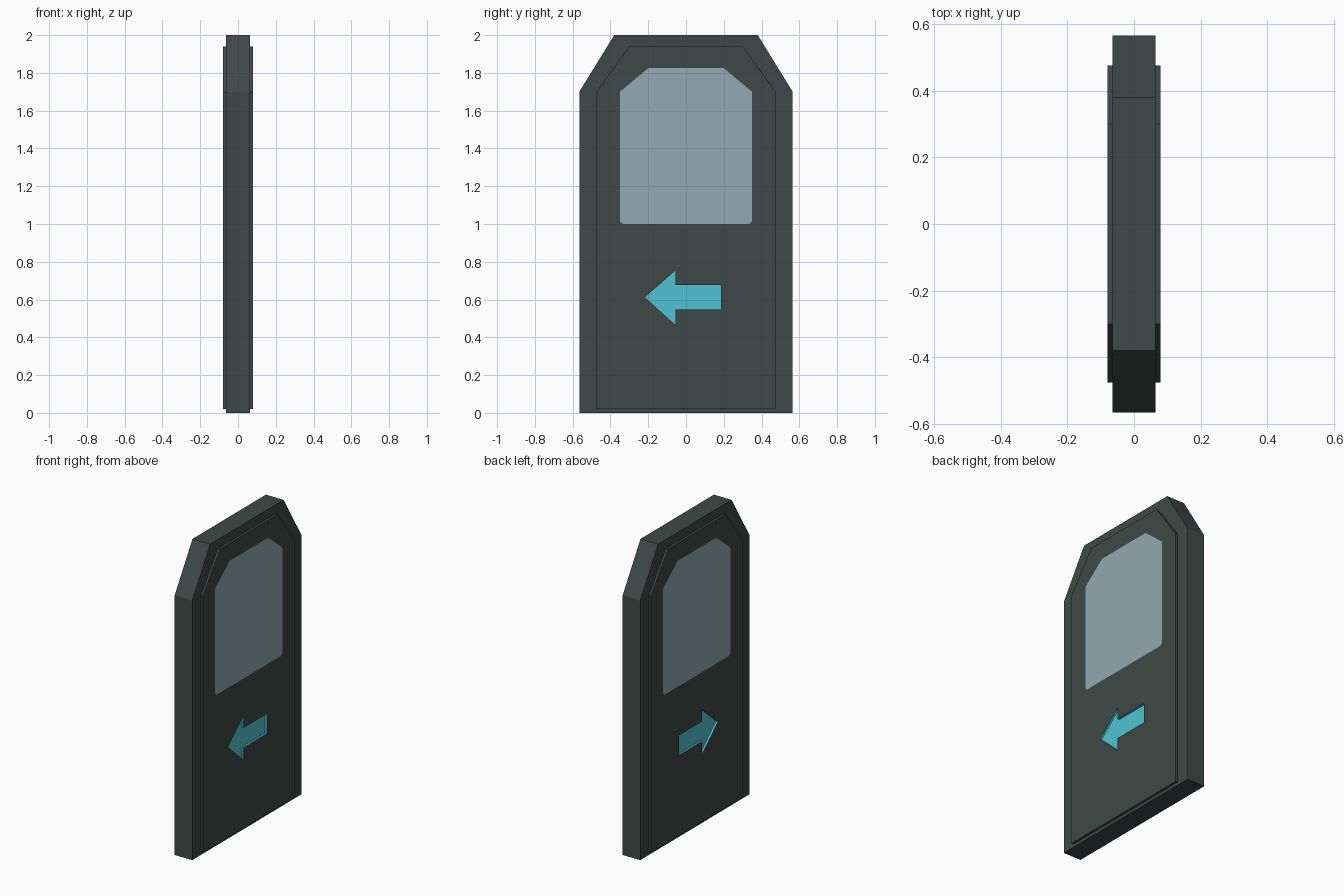
import bpy, bmesh
from mathutils import Vector

if "Cube" in bpy.data.objects:
    bpy.data.objects.remove(bpy.data.objects["Cube"])


def material(name, rgb):
    m = bpy.data.materials.new(name)
    lin = [((c / 255 + 0.055) / 1.055) ** 2.4 for c in rgb]
    m.diffuse_color = (*lin, 1)
    m.use_nodes = True
    m.node_tree.nodes["Principled BSDF"].inputs["Base Color"].default_value = m.diffuse_color
    return m


DARK = material("dark_grey", (63, 73, 71))
GLASS = material("pale_glass", (147, 170, 178))
CYAN = material("cyan", (79, 196, 209))


def mirrored(half):
    """Right-hand points (bottom to top) completed to a CCW outline."""
    return half + [(-y, z) for y, z in reversed(half)]


def plate(name, outline, x_base, x_cap, mat, side=1, holes=()):
    """Walls from x_base to x_cap and a cap with optional holes."""
    bm = bmesh.new()
    edges = []
    for i, loop in enumerate([outline, *holes]):
        cap = [bm.verts.new((x_cap, y, z)) for y, z in loop]
        n = len(cap)
        edges += [bm.edges.new((cap[k], cap[(k + 1) % n])) for k in range(n)]
        if i == 0:
            base = [bm.verts.new((x_base, y, z)) for y, z in loop]
            rim = cap
    bmesh.ops.triangle_fill(bm, edges=edges, use_beauty=True, normal=Vector((1, 0, 0)))
    bm.normal_update()
    for f in bm.faces:
        if f.normal.x < 0:
            f.normal_flip()
    if x_base != x_cap:
        n = len(rim)
        for k in range(n):
            j = (k + 1) % n
            bm.faces.new((base[k], base[j], rim[j], rim[k]))
    else:
        bmesh.ops.delete(bm, geom=base, context='VERTS')
    if side < 0:
        for v in bm.verts:
            v.co.x = -v.co.x
        bmesh.ops.reverse_faces(bm, faces=bm.faces[:])
    me = bpy.data.meshes.new(name)
    bm.to_mesh(me)
    bm.free()
    me.materials.append(mat)
    ob = bpy.data.objects.new(name, me)
    bpy.context.collection.objects.link(ob)


slab = mirrored([(0.565, 0), (0.565, 1.70), (0.38, 2.0)])
panel = mirrored([(0.475, 0.02), (0.475, 1.70), (0.30, 1.94)])
window = mirrored([(0.335, 1.0), (0.35, 1.015), (0.35, 1.70), (0.20, 1.825)])
arrow = [(-0.218, 0.612), (-0.055, 0.465), (-0.055, 0.547), (0.185, 0.547),
         (0.185, 0.677), (-0.055, 0.677), (-0.055, 0.755)]

# Each half: door slab, raised panel, flush window, recessed arrow
for side, tag in ((1, "right"), (-1, "left")):
    plate("door_slab_" + tag, slab, 0, 0.064, DARK, side)
    plate("raised_panel_" + tag, panel, 0.064, 0.079, DARK, side, [window, arrow])
    plate("window_" + tag, window, 0.079, 0.079, GLASS, side)
    plate("arrow_" + tag, arrow, 0.079, 0.066, CYAN, side)
